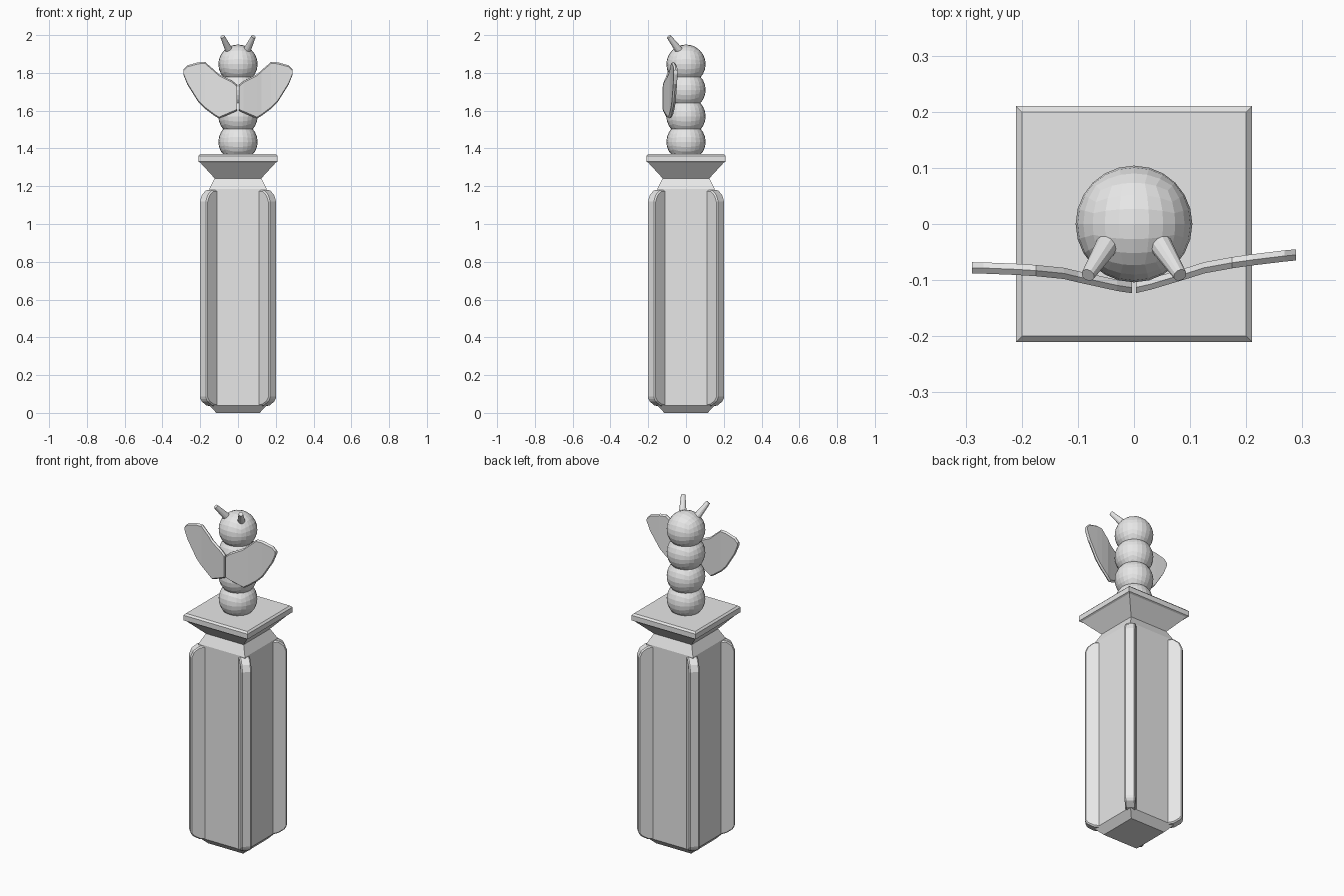
import bpy, bmesh, math
from mathutils import Vector, Matrix

if "Cube" in bpy.data.objects:
    bpy.data.objects.remove(bpy.data.objects["Cube"])

grey = bpy.data.materials.new("stone_grey")
grey.diffuse_color = (0.8, 0.8, 0.8, 1)
grey.use_nodes = True
grey.node_tree.nodes["Principled BSDF"].inputs["Base Color"].default_value = grey.diffuse_color


def finish(name, bm):
    """Turn a bmesh into a flat shaded grey object."""
    bmesh.ops.recalc_face_normals(bm, faces=bm.faces)
    mesh = bpy.data.meshes.new(name)
    bm.to_mesh(mesh)
    bm.free()
    mesh.materials.append(grey)
    obj = bpy.data.objects.new(name, mesh)
    bpy.context.collection.objects.link(obj)
    return obj


def bridge(bm, rings):
    """Skin a list of equal vertex rings and cap both ends."""
    n = len(rings[0])
    for a, b in zip(rings, rings[1:]):
        for i in range(n):
            j = (i + 1) % n
            bm.faces.new((a[i], a[j], b[j], b[i]))
    bm.faces.new(rings[0])
    bm.faces.new(rings[-1])


def square_loft(name, levels):
    bm = bmesh.new()
    rings = [[bm.verts.new((sx * h, sy * h, z))
              for sx, sy in ((-1, -1), (1, -1), (1, 1), (-1, 1))]
             for h, z in levels]
    bridge(bm, rings)
    return finish(name, bm)


# Pillar core with chamfered foot and sloping shoulders
square_loft("pillar_core", [(0.115, 0), (0.152, 0.04), (0.152, 1.185), (0.122, 1.245)])

# Flared capital with square slab
square_loft("capital", [(0.122, 1.24), (0.2, 1.325), (0.21, 1.33),
                        (0.21, 1.36), (0.2, 1.37)])

# Diagonal corner ribs
rib_profile = [(0.12, 0.025), (0.215, 0.04), (0.25, 0.06), (0.263, 0.08),
               (0.263, 1.12), (0.248, 1.155), (0.215, 1.18), (0.12, 1.18)]
for k in range(4):
    bm = bmesh.new()
    bridge(bm, [[bm.verts.new((r, t, z)) for r, z in rib_profile]
                for t in (-0.029, 0.029)])
    bmesh.ops.rotate(bm, verts=bm.verts,
                     matrix=Matrix.Rotation(math.radians(45 + 90 * k), 3, 'Z'))
    rib = finish(f"corner_rib_{k + 1}", bm)
    bev = rib.modifiers.new("Bevel", 'BEVEL')
    bev.width = 0.007
    bev.segments = 1

# Stacked ball body and head, each a rounded cube
for name, z in (("body_lower", 1.435), ("body_middle", 1.57),
                ("body_upper", 1.71), ("head", 1.846)):
    bm = bmesh.new()
    bmesh.ops.create_cube(bm, size=2)
    bmesh.ops.subdivide_edges(bm, edges=bm.edges[:], cuts=5, use_grid_fill=True)
    for v in bm.verts:
        d = Vector([math.tan(c * math.pi / 4) for c in v.co]).normalized()
        v.co = d * 0.104 + Vector((0, 0, z))
        v.co.z = max(v.co.z, 1.365)
    finish(name, bm)

# Antennae
for side, label in ((-1, "left"), (1, "right")):
    base = Vector((side * 0.045, -0.033, 1.915))
    tip = Vector((side * 0.082, -0.091, 1.992))
    axis = tip - base
    bm = bmesh.new()
    bmesh.ops.create_cone(bm, cap_ends=True, segments=12, radius1=0.021,
                          radius2=0.012, depth=axis.length)
    turn = axis.to_track_quat('Z', 'Y').to_matrix().to_4x4()
    bm.transform(Matrix.Translation((base + tip) / 2) @ turn)
    finish(f"{label}_antenna", bm)

# Wings: columns of (distance from middle, low z, high z, y), wrapped round the front
columns = [(0.004, 1.60, 1.735, -0.113), (0.03, 1.588, 1.757, -0.107),
           (0.10, 1.558, 1.792, -0.086), (0.125, 1.573, 1.815, -0.078),
           (0.175, 1.61, 1.858, -0.069), (0.21, 1.645, 1.856, -0.064),
           (0.268, 1.738, 1.84, -0.057), (0.289, 1.79, 1.818, -0.055)]
for side, label in ((-1, "left"), (1, "right")):
    bm = bmesh.new()
    rings = []
    for x, lo, hi, y in columns:
        if side < 0:
            y -= 0.08 * x
        t, e = 0.010, 0.008          # half thickness and edge rounding
        section = [(-t, lo + e), (0, lo), (t, lo + e), (t, hi - e), (0, hi), (-t, hi - e)]
        rings.append([bm.verts.new((side * x, y + dy, z)) for dy, z in section])
    bridge(bm, rings)
    finish(f"{label}_wing", bm)
